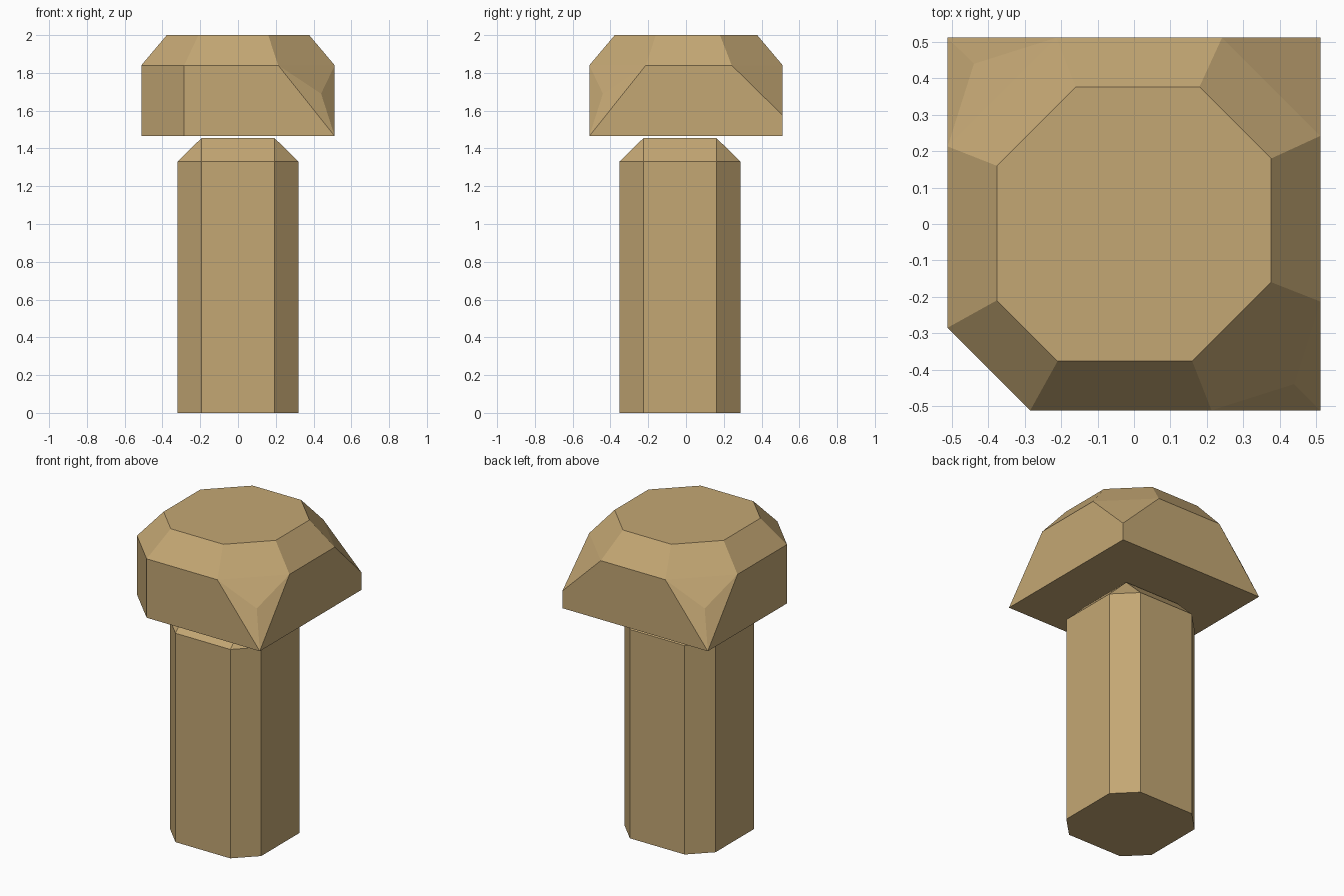
import bpy, bmesh, math

if "Cube" in bpy.data.objects:
    bpy.data.objects.remove(bpy.data.objects["Cube"])

tan = bpy.data.materials.new("tan")
tan.diffuse_color = (0.55, 0.386, 0.174, 1)
tan.use_nodes = True
tan.node_tree.nodes["Principled BSDF"].inputs["Base Color"].default_value = tan.diffuse_color


def hull(name, points):
    """Faceted convex solid around the given points."""
    bm = bmesh.new()
    for p in points:
        bm.verts.new(p)
    res = bmesh.ops.convex_hull(bm, input=bm.verts[:])
    junk = {v for v in res["geom_interior"] + res["geom_unused"]
            if isinstance(v, bmesh.types.BMVert)}
    bmesh.ops.delete(bm, geom=list(junk), context='VERTS')
    bmesh.ops.dissolve_limit(bm, angle_limit=math.radians(1),
                             verts=bm.verts[:], edges=bm.edges[:])
    bmesh.ops.recalc_face_normals(bm, faces=bm.faces[:])
    me = bpy.data.meshes.new(name)
    bm.to_mesh(me)
    bm.free()
    me.materials.append(tan)
    ob = bpy.data.objects.new(name, me)
    bpy.context.collection.objects.link(ob)
    return ob


# Stem: square post, chamfered on its upright and top edges
c, half, y_mid = 0.128, 0.321, -0.032
stem = []
for sx in (-1, 1):
    for sy in (-1, 1):
        ox, oy = sx * half, y_mid + sy * half
        ix, iy = sx * (half - c), y_mid + sy * (half - c)
        for z in (0, 1.33):
            stem += [(ox, iy, z), (ix, oy, z)]
        stem.append((ix, iy, 1.455))
hull("mushroom_stem", stem)

# Cap: block with chamfered top edges and a different cut on each corner
W, T = 0.512, 0.377           # half width of the block and of its flat top
BOT, MID, TOP = 1.465, 1.84, 2.0
# corner signs, top-octagon offset, shoulder offset, corner points (radius, z)
corners = [
    ((-1, -1), 0.21, 0.285, []),
    ((1, -1), 0.16, 0.213, [(0.44, 1.69), (W, BOT)]),
    ((-1, 1), 0.16, 0.213, [(0.44, 1.69), (W, BOT)]),
    ((1, 1), 0.18, 0.242, [(W, 1.575), (W, BOT)]),
]
cap = []
for (sx, sy), top, mid, extra in corners:
    cap += [(sx * T, sy * top, TOP), (sx * top, sy * T, TOP)]
    for z in ((MID,) if extra else (MID, BOT)):
        cap += [(sx * W, sy * mid, z), (sx * mid, sy * W, z)]
    cap += [(sx * r, sy * r, z) for r, z in extra]
hull("mushroom_cap", cap)
